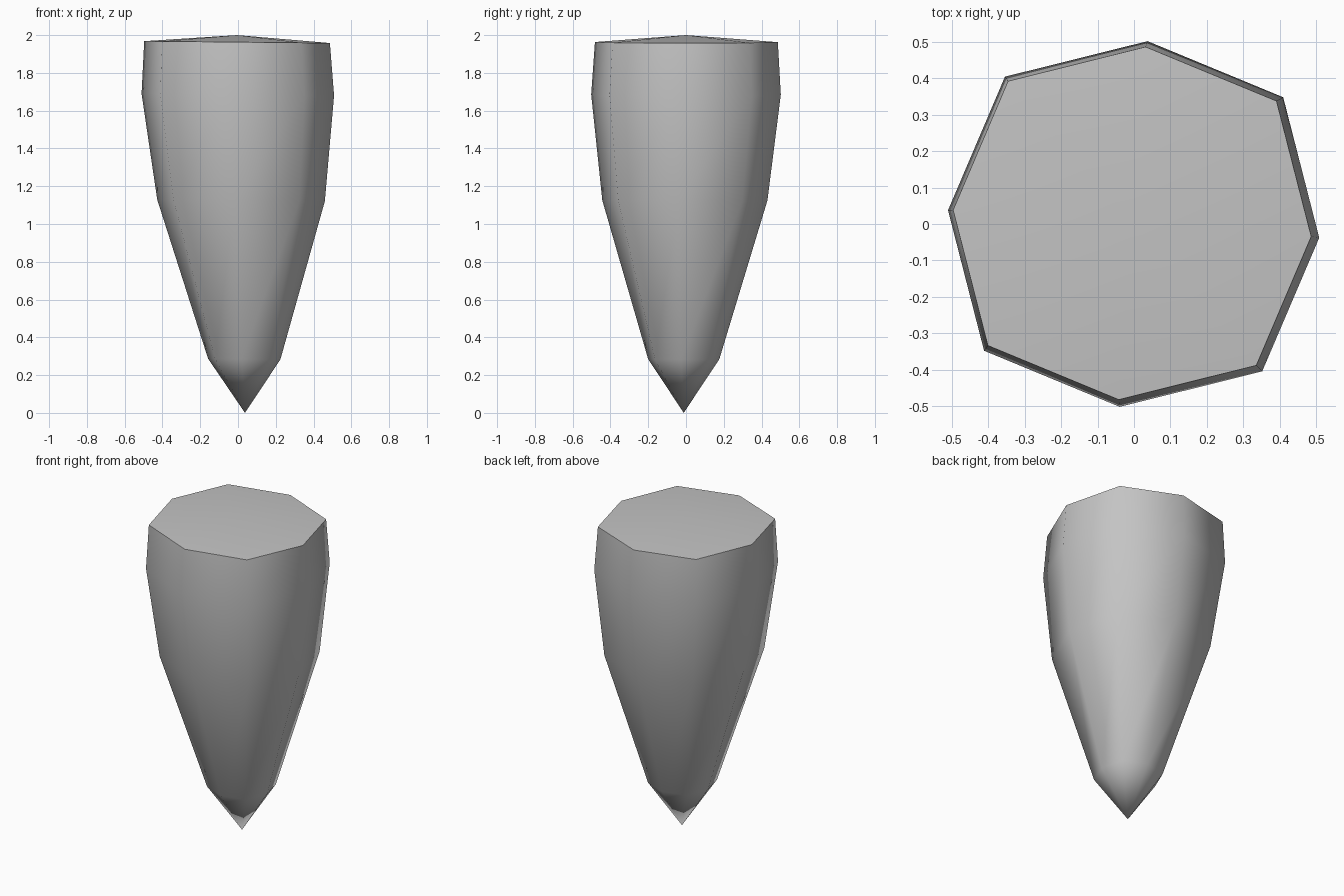
import bpy
import bmesh
import math

cube = bpy.data.objects.get("Cube")
if cube:
    bpy.data.objects.remove(cube, do_unlink=True)

SIDES = 8
TWIST = math.radians(-4.3)

# Cross-sections from the tip up: height, radius, axis offset in x and y
RINGS = [
    (0.285, 0.192, 0.033, -0.012),
    (1.125, 0.445, 0.016, -0.006),
    (1.685, 0.511, -0.001, 0.0),
    (1.963, 0.493, -0.005, 0.002),
]


def add_ring(bm, height, radius, cx, cy):
    """Eight-sided ring, slightly squared off and tilted with the axis."""
    ring = []
    for i in range(SIDES):
        angle = TWIST + i * math.tau / SIDES
        r = radius * (1.06 if i % 2 else 1.0)
        x = r * math.cos(angle)
        y = r * math.sin(angle) * 0.985
        ring.append(bm.verts.new((cx + x, cy + y, height - 0.01 * x)))
    return ring


def add_fan(bm, ring, point):
    """Close a ring with triangles that meet in a point."""
    centre = bm.verts.new(point)
    for i in range(SIDES):
        bm.faces.new((ring[i], ring[(i + 1) % SIDES], centre))


# Tapered stone spike
bm = bmesh.new()
rings = [add_ring(bm, *row) for row in RINGS]
for low, high in zip(rings, rings[1:]):
    for i in range(SIDES):
        j = (i + 1) % SIDES
        bm.faces.new((low[i], low[j], high[j], high[i]))

# Pointed tip and shallow domed cap
add_fan(bm, rings[0], (0.037, -0.012, 0.0))
add_fan(bm, rings[-1], (-0.005, 0.0, 2.0))
bmesh.ops.recalc_face_normals(bm, faces=bm.faces)

mesh = bpy.data.meshes.new("stone_spike")
bm.to_mesh(mesh)
bm.free()
spike = bpy.data.objects.new("stone_spike", mesh)
bpy.context.collection.objects.link(spike)

# Plain grey stone
grey = (0.55, 0.55, 0.55, 1.0)
stone = bpy.data.materials.new("grey_stone")
stone.use_nodes = True
stone.diffuse_color = grey
stone.node_tree.nodes["Principled BSDF"].inputs["Base Color"].default_value = grey
mesh.materials.append(stone)

# Smooth sides with a crisp rim around the cap
bpy.ops.object.select_all(action="DESELECT")
spike.select_set(True)
bpy.context.view_layer.objects.active = spike
bpy.ops.object.shade_smooth_by_angle(angle=math.radians(60))
